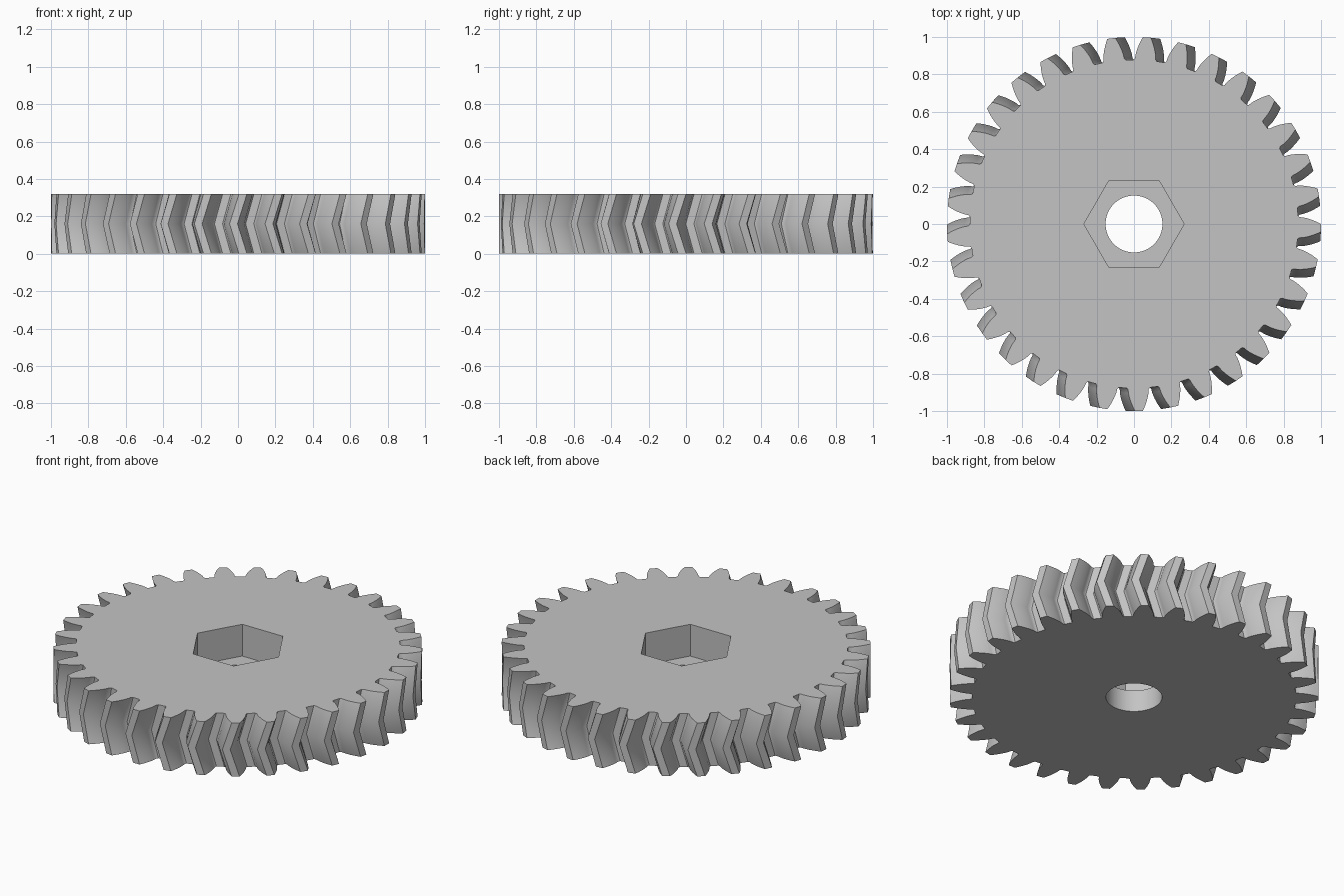
import bpy, bmesh, math
from mathutils import Vector

cube = bpy.data.objects.get("Cube")
if cube:
    bpy.data.objects.remove(cube, do_unlink=True)

TEETH = 33
OUTER, ROOT = 1.0, 0.878
PITCH = OUTER * TEETH / (TEETH + 2)
PRESSURE = math.radians(20)
BASE = PITCH * math.cos(PRESSURE)
HEIGHT, FLOOR = 0.32, 0.13
HEX_RADIUS, BORE_RADIUS = 0.268, 0.152
PHASE = math.radians(-1.2)
TWIST = math.radians(-2.9)

steel = bpy.data.materials.new("plain grey")
steel.use_nodes = True
grey = (0.55, 0.55, 0.55, 1)
steel.diffuse_color = grey
steel.node_tree.nodes["Principled BSDF"].inputs["Base Color"].default_value = grey


def involute(angle):
    return math.tan(angle) - angle


def half_angle(radius):
    """Half the angular thickness of a tooth at a radius."""
    slope = math.acos(min(1, BASE / radius))
    return math.pi / (2 * TEETH) + involute(PRESSURE) - involute(slope)


def polar(radius, angle):
    return radius * math.cos(angle), radius * math.sin(angle)


def gear_outline():
    # One involute flank, mirrored across the tooth and repeated around
    steps = 7
    flank = [(ROOT, half_angle(BASE) + 0.008)]
    for i in range(steps):
        r = BASE + (OUTER - BASE) * i / (steps - 1)
        flank.append((r, half_angle(r)))
    points = []
    for t in range(TEETH):
        centre = PHASE + math.tau * t / TEETH
        points += [(r, centre - a) for r, a in flank]
        points += [(r, centre + a) for r, a in reversed(flank)]
    return points


def circle(radius, sides):
    return [(radius, math.tau * i / sides) for i in range(sides)]


bm = bmesh.new()


def ring(profile, z, turn=0):
    return [bm.verts.new((*polar(r, a + turn), z)) for r, a in profile]


def bridge(lower, upper):
    for i in range(len(lower)):
        j = (i + 1) % len(lower)
        bm.faces.new((lower[i], lower[j], upper[j], upper[i]))


def fill_between(outer, inner, normal):
    edges = []
    for loop in (outer, inner):
        for i, v in enumerate(loop):
            w = loop[(i + 1) % len(loop)]
            edges.append(bm.edges.get((v, w)) or bm.edges.new((v, w)))
    bmesh.ops.triangle_fill(bm, edges=edges, use_beauty=True, normal=Vector(normal))


# Herringbone teeth, twisting out to mid height and back
outline = gear_outline()
bottom = ring(outline, 0)
middle = ring(outline, HEIGHT / 2, TWIST)
top = ring(outline, HEIGHT)
bridge(bottom, middle)
bridge(middle, top)

# Round bore below a hexagonal nut pocket
bore_low = ring(circle(BORE_RADIUS, 64), 0)
bore_high = ring(circle(BORE_RADIUS, 64), FLOOR)
hex_low = ring(circle(HEX_RADIUS, 6), FLOOR)
hex_high = ring(circle(HEX_RADIUS, 6), HEIGHT)
bridge(bore_low, bore_high)
bridge(hex_low, hex_high)

# Flat faces: underside, pocket floor and top
fill_between(bottom, bore_low, (0, 0, -1))
fill_between(hex_low, bore_high, (0, 0, 1))
fill_between(top, hex_high, (0, 0, 1))
bmesh.ops.recalc_face_normals(bm, faces=bm.faces[:])

mesh = bpy.data.meshes.new("herringbone_gear")
bm.to_mesh(mesh)
bm.free()
mesh.materials.append(steel)
gear = bpy.data.objects.new("herringbone_gear", mesh)
bpy.context.collection.objects.link(gear)

bpy.ops.object.select_all(action="DESELECT")
gear.select_set(True)
bpy.context.view_layer.objects.active = gear
bpy.ops.object.shade_smooth_by_angle(angle=math.radians(40))
